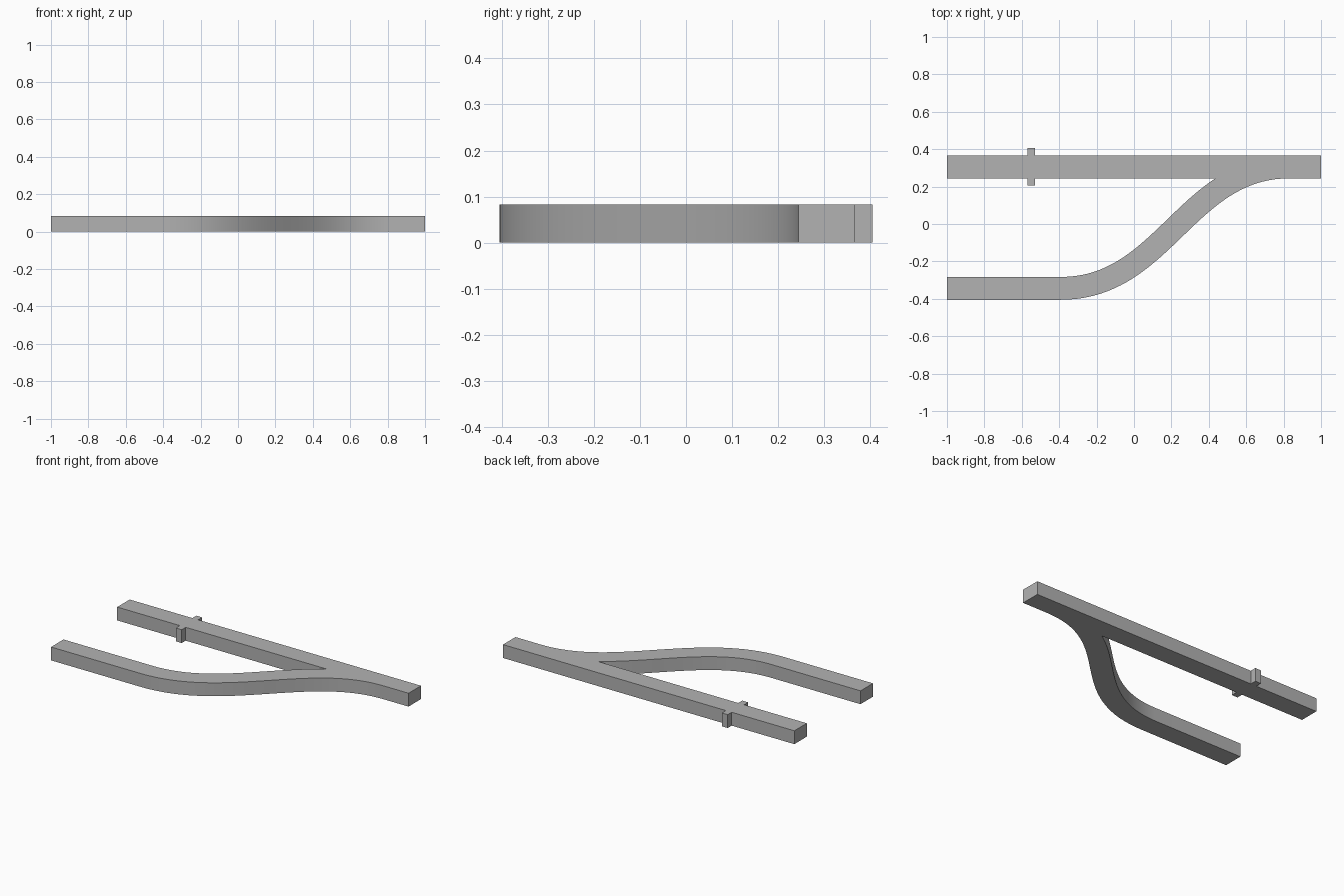
import bpy, bmesh, math
from mathutils import Vector
from mathutils.geometry import interpolate_bezier

cube = bpy.data.objects.get("Cube")
if cube:
    bpy.data.objects.remove(cube)

HEIGHT = 0.083
HALF = 0.061          # half the rail width
RAIL_Y = 0.305        # centre of the straight rail
BRANCH_Y = -0.344     # centre of the offset end of the branch
START, END = -0.39, 0.83
STEPS = 40

grey = bpy.data.materials.new("plain grey")
grey.use_nodes = True
colour = (0.45, 0.45, 0.45, 1)
grey.diffuse_color = colour
grey.node_tree.nodes["Principled BSDF"].inputs["Base Color"].default_value = colour


def prism(name, outline):
    """Extrude a flat outline up from the ground."""
    bm = bmesh.new()
    base = bm.faces.new([bm.verts.new((x, y, 0)) for x, y in outline])
    top = bmesh.ops.extrude_face_region(bm, geom=[base], use_keep_orig=True)["geom"]
    bmesh.ops.translate(bm, vec=(0, 0, HEIGHT),
                        verts=[v for v in top if isinstance(v, bmesh.types.BMVert)])
    bmesh.ops.recalc_face_normals(bm, faces=bm.faces)
    mesh = bpy.data.meshes.new(name)
    bm.to_mesh(mesh)
    bm.free()
    mesh.materials.append(grey)
    obj = bpy.data.objects.new(name, mesh)
    bpy.context.collection.objects.link(obj)
    return obj


# S-shaped centre line of the branch and its two offset edges
reach = 0.45 * (END - START)
path = interpolate_bezier(Vector((START, BRANCH_Y)), Vector((START + reach, BRANCH_Y)),
                          Vector((END - reach, RAIL_Y)), Vector((END, RAIL_Y)), STEPS)
path = [Vector(p[:2]) for p in path]
inner, outer = [], []
for i, p in enumerate(path):
    along = path[min(i + 1, STEPS - 1)] - path[max(i - 1, 0)]
    if i in (0, STEPS - 1):
        along = Vector((1, 0))
    side = Vector((-along.y, along.x)).normalized() * HALF
    inner.append(p + side)
    outer.append(p - side)

# Stop the inner edge where it meets the straight rail
near, far = RAIL_Y - HALF, RAIL_Y + HALF
cut = next(i for i, p in enumerate(inner) if p.y > near)
a, b = inner[cut - 1], inner[cut]
crotch = a.lerp(b, (near - a.y) / (b.y - a.y))
inner = inner[:cut] + [crotch]

# Straight rail and branch as one forked body
outline = [(-1, far), (-1, near)]
outline += [tuple(p) for p in reversed(inner)]
outline += [(-1, BRANCH_Y + HALF), (-1, BRANCH_Y - HALF)]
outline += [tuple(p) for p in outer]
outline += [(1, near), (1, far)]
body = prism("forked_rail", outline)

bpy.ops.object.select_all(action="DESELECT")
body.select_set(True)
bpy.context.view_layer.objects.active = body
bpy.ops.object.shade_smooth_by_angle(angle=math.radians(30))

# Small lugs on both sides of the straight rail
for name, y0, y1 in (("back_lug", far, 0.405), ("front_lug", 0.205, near)):
    prism(name, [(-0.57, y0), (-0.53, y0), (-0.53, y1), (-0.57, y1)])
